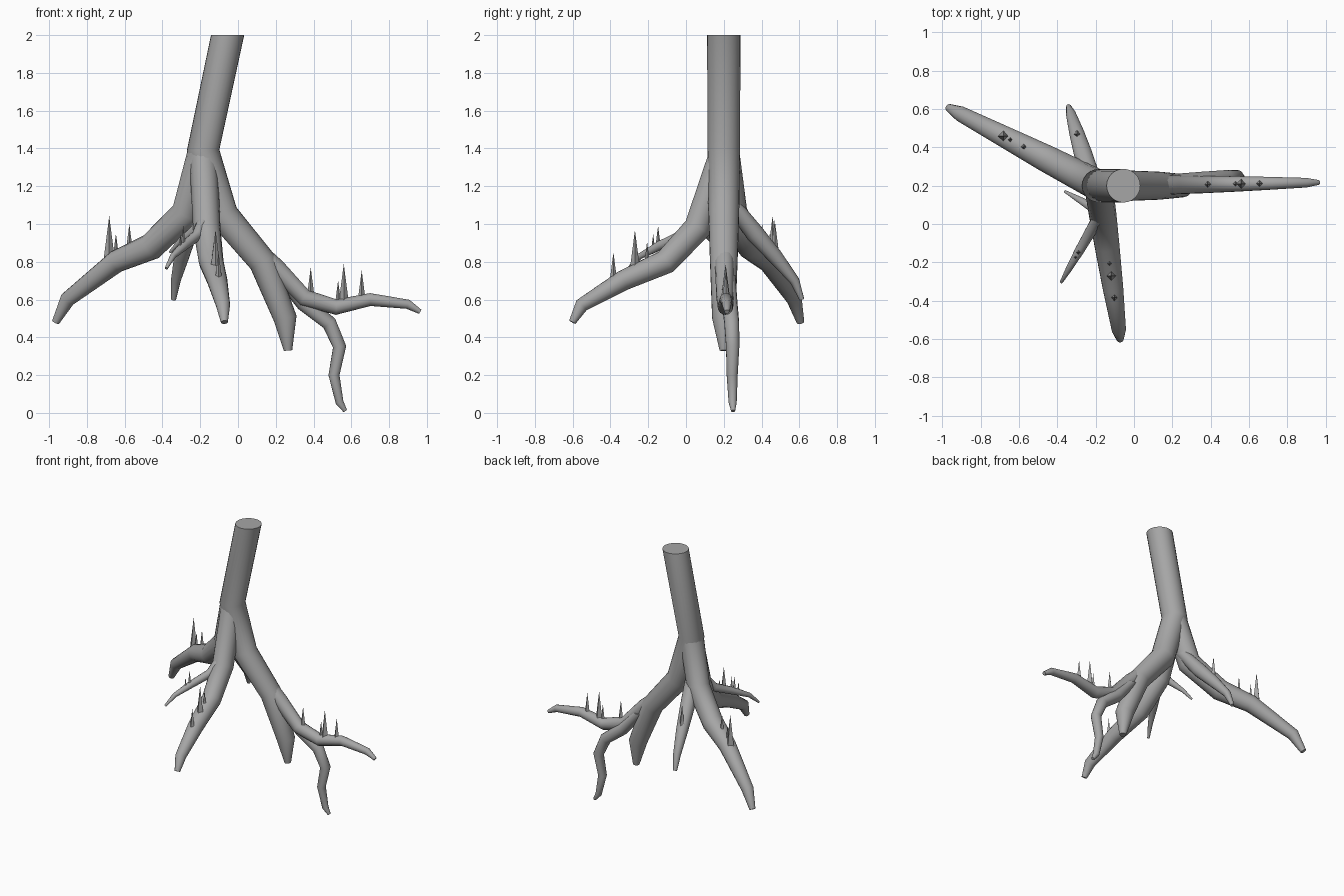
import bpy, bmesh, math
from mathutils import Vector

cube = bpy.data.objects.get("Cube")
if cube:
    bpy.data.objects.remove(cube)

GREY = (.38, .38, .38, 1)
bark = bpy.data.materials.new("grey bark")
bark.use_nodes = True
bark.diffuse_color = GREY
bark.node_tree.nodes["Principled BSDF"].inputs["Base Color"].default_value = GREY


def finish(name, bm, smooth):
    """Turn a bmesh into a named object with the bark material."""
    bmesh.ops.recalc_face_normals(bm, faces=bm.faces)
    mesh = bpy.data.meshes.new(name)
    bm.to_mesh(mesh)
    bm.free()
    mesh.materials.append(bark)
    obj = bpy.data.objects.new(name, mesh)
    bpy.context.collection.objects.link(obj)
    if smooth:
        bpy.ops.object.select_all(action='DESELECT')
        obj.select_set(True)
        bpy.context.view_layer.objects.active = obj
        bpy.ops.object.shade_smooth_by_angle(angle=math.radians(40))


def tube(name, points, radii, sides):
    """Tube with a level first ring, mitred joints and capped ends."""
    directions = [(b - a).normalized() for a, b in zip(points, points[1:])]
    normals = [Vector((0, 0, -1))]
    normals += [(a + b).normalized() for a, b in zip(directions, directions[1:])]
    normals.append(directions[-1])
    bm = bmesh.new()
    rings = []
    side = Vector((1, 0, 0))
    for point, normal, radius in zip(points, normals, radii):
        side = (side - normal * side.dot(normal)).normalized()
        other = normal.cross(side)
        ring = []
        for k in range(sides):
            angle = math.tau * k / sides
            offset = side * math.cos(angle) + other * math.sin(angle)
            ring.append(bm.verts.new(point + offset * radius))
        rings.append(ring)
    for upper, lower in zip(rings, rings[1:]):
        for k in range(sides):
            bm.faces.new((upper[k - 1], upper[k], lower[k], lower[k - 1]))
    bm.faces.new(rings[0])
    bm.faces.new(rings[-1])
    finish(name, bm, smooth=True)


def thorn(name, centre, height):
    """Four-sided upright spike standing on the axis of a root."""
    bm = bmesh.new()
    bmesh.ops.create_cone(bm, cap_ends=True, segments=4, radius1=height * .13,
                          radius2=0, depth=height)
    bmesh.ops.translate(bm, verts=bm.verts, vec=centre + Vector((0, 0, height / 2)))
    finish(name, bm, smooth=False)


def root(name, origin, heading, radius, profile, thorns=(), taper=.5, sides=16):
    """Root in an upright plane: profile holds (reach, height) joints,
    thorns holds (reach, length). The radius shrinks faster towards the tip."""
    angle = math.radians(heading)
    outward = Vector((math.cos(angle), math.sin(angle), 0))
    points = [Vector(origin) + outward * reach + Vector((0, 0, height))
              for reach, height in profile]
    last = len(points) - 2
    radii = [radius * (1 - taper * (i / last) ** 2) for i in range(last + 1)]
    radii.append(radius / 4)
    tube(name, points, radii, sides)
    for reach, length in thorns:
        for i in range(len(points) - 1):
            start, end = profile[i][0], profile[i + 1][0]
            if start <= reach < end:
                centre = points[i].lerp(points[i + 1], (reach - start) / (end - start))
                thorn(name + "_thorn", centre, length)
                break


MIDDLE = (0, .2, 0)
CROWN = (-.185, .2, 0)
FORK = (-.17, .06, 0)

# Trunk running down into the main root
root("trunk_and_main_root", MIDDLE, 0, .088,
     [(-.055, 2), (-.185, 1.39), (-.08, 1.05), (.13, .8), (.25, .5), (.265, .33)],
     taper=.3, sides=24)

# Large side roots springing from the foot of the trunk
root("right_back_root", CROWN, 152.5, .082,
     [(0, 1.39), (.1, 1.06), (.31, .88), (.52, .8), (.81, .6), (.88, .48)],
     thorns=[(.56, .27), (.52, .15), (.44, .17)])
root("front_root", CROWN, -82, .075,
     [(0, 1.39), (.14, .98), (.31, .8), (.54, .7), (.76, .57), (.81, .48)],
     thorns=[(.59, .18), (.475, .24), (.41, .15)])

# Branches of the main root
root("left_upper_branch", MIDDLE, 1, .05,
     [(.1, .88), (.2, .77), (.35, .61), (.52, .56), (.7, .6), (.9, .575), (.965, .535)],
     thorns=[(.385, .17), (.53, .14), (.56, .22), (.655, .165)])
root("left_lower_branch", MIDDLE, 5, .043,
     [(.22, .73), (.35, .58), (.485, .475), (.54, .35), (.51, .2), (.54, .055), (.57, .01)],
     thorns=[(.53, .07)])

# Slender branches near the crown
root("front_side_branch", FORK, -120, .032,
     [(0, 1.06), (.09, .94), (.23, .885), (.35, .83), (.42, .765)],
     thorns=[(.24, .11), (.27, .08)], sides=12)
root("inner_side_branch", FORK, 150, .028,
     [(0, 1.06), (.07, .97), (.16, .91), (.22, .85)], sides=12)
root("back_branch", (-.23, .25, 0), 107, .052,
     [(0, 1.1), (.12, .95), (.23, .83), (.34, .7), (.38, .6)],
     thorns=[(.23, .19)], sides=12)
